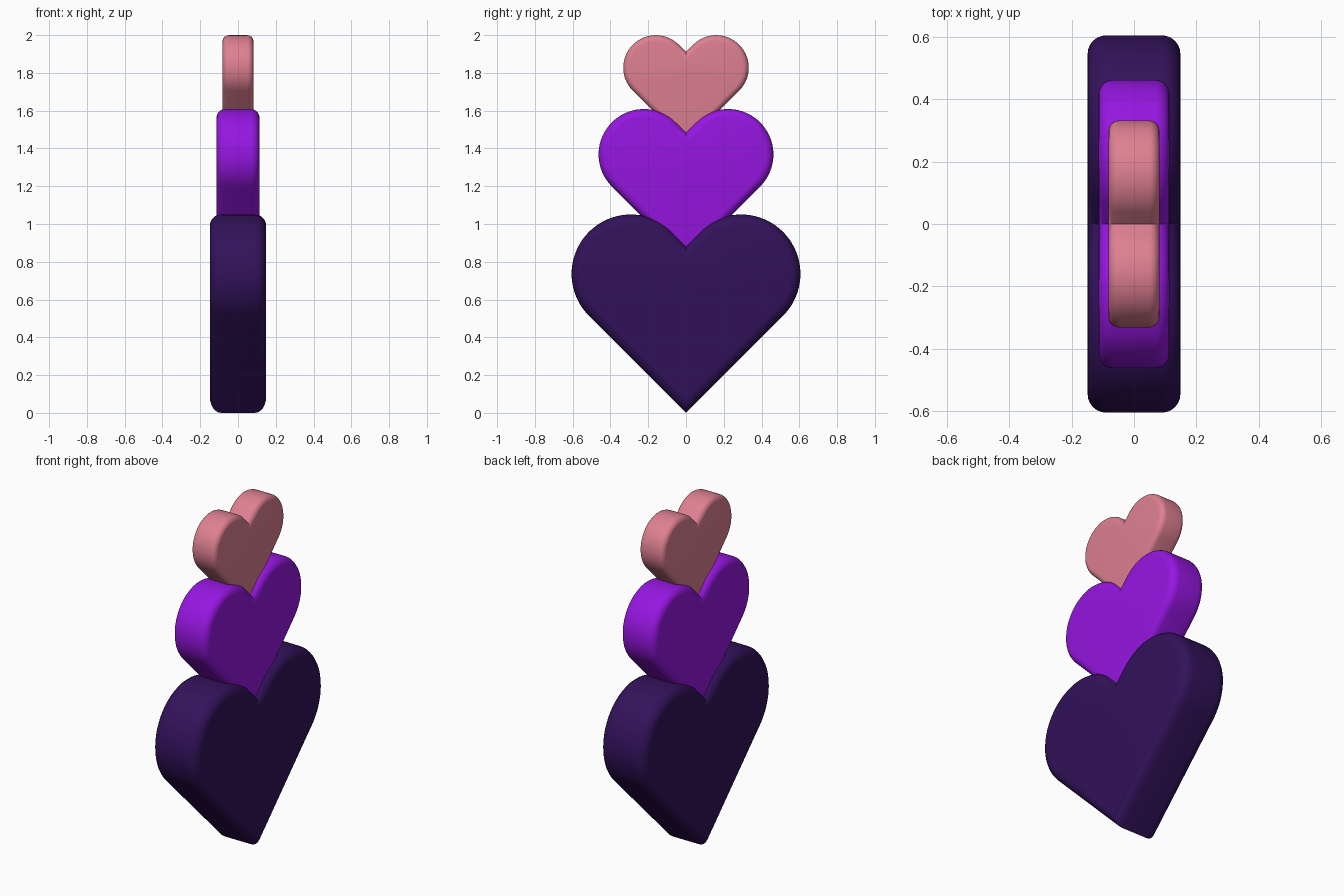
import bpy, bmesh
from math import sin, cos, pi, sqrt, radians

if "Cube" in bpy.data.objects:
    bpy.data.objects.remove(bpy.data.objects["Cube"])

# Unit heart: 45 degree sides, round lobes, 45 degree cleft
LOBE_R, LOBE_Y, LOBE_Z = 0.3143, 0.2915, 0.736
ARC_STEPS, BEVEL_STEPS = 40, 6


def heart_outline(inset):
    """Closed (y, z) outline of the heart, moved inward by inset."""
    r = LOBE_R - inset
    tip = (0, LOBE_Z - LOBE_Y - sqrt(2) * r)
    cleft = (0, LOBE_Z - LOBE_Y + sqrt(2) * r)
    right = []
    for i in range(ARC_STEPS + 1):
        a = -pi / 4 + pi * i / ARC_STEPS
        right.append((LOBE_Y + r * cos(a), LOBE_Z + r * sin(a)))
    left = [(-y, z) for y, z in reversed(right)]
    return [tip] + right + [cleft] + left


def heart(name, scale, tip_z, color, half=0.149, bevel=0.06):
    # Rounded edge layers from back face to front face
    layers = []
    for i in range(BEVEL_STEPS + 1):
        a = pi / 2 * i / BEVEL_STEPS
        layers.append((half - bevel + bevel * sin(a), bevel * (1 - cos(a))))
    layers = [(-x, d) for x, d in reversed(layers)] + layers

    bm = bmesh.new()
    rings = [[bm.verts.new((x * scale, y * scale, z * scale))
              for y, z in heart_outline(d)] for x, d in layers]
    for a, b in zip(rings, rings[1:]):
        n = len(a)
        for i in range(n):
            j = (i + 1) % n
            bm.faces.new((a[i], a[j], b[j], b[i]))
    bm.faces.new(rings[0])
    bm.faces.new(rings[-1])
    bmesh.ops.recalc_face_normals(bm, faces=bm.faces)
    mesh = bpy.data.meshes.new(name)
    bm.to_mesh(mesh)
    bm.free()

    obj = bpy.data.objects.new(name, mesh)
    obj.location.z = tip_z
    bpy.context.collection.objects.link(obj)
    mat = bpy.data.materials.new(name + "_color")
    mat.diffuse_color = color
    mat.use_nodes = True
    mat.node_tree.nodes["Principled BSDF"].inputs["Base Color"].default_value = mat.diffuse_color
    mesh.materials.append(mat)
    bpy.ops.object.select_all(action='DESELECT')
    obj.select_set(True)
    bpy.context.view_layer.objects.active = obj
    bpy.ops.object.shade_smooth_by_angle(angle=radians(35))


# Three stacked hearts, each sunk into the cleft below
heart("large_heart", 1.0, 0.0, (0.032, 0.006, 0.102, 1))
heart("middle_heart", 0.764, 0.806, (0.305, 0.008, 0.753, 1))
heart("small_heart", 0.548, 1.424, (0.73, 0.216, 0.283, 1))
